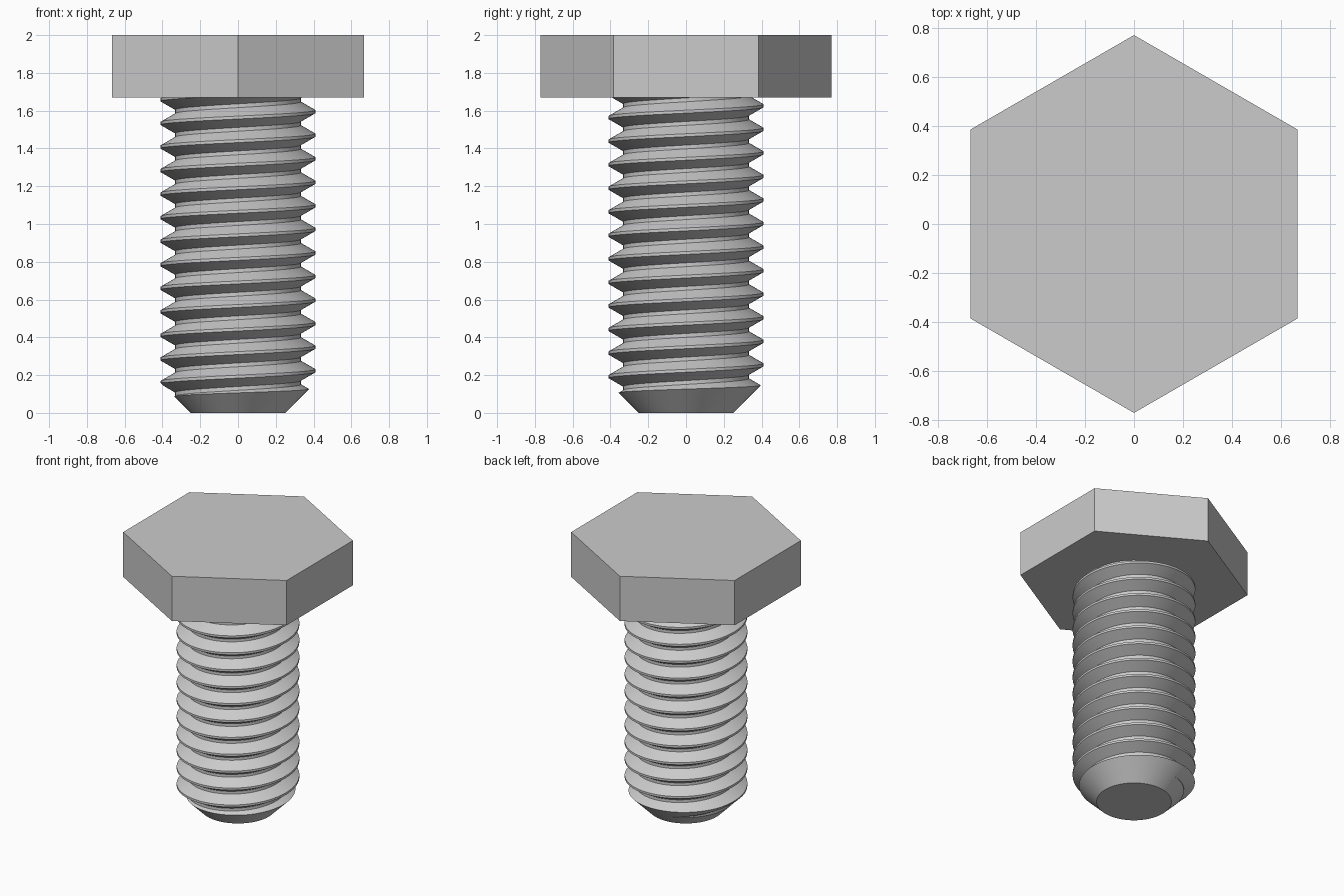
import bpy, bmesh
from math import cos, sin, pi, radians

if "Cube" in bpy.data.objects:
    bpy.data.objects.remove(bpy.data.objects["Cube"], do_unlink=True)

# Thread dimensions
PITCH = 0.1247
MAJOR, MINOR = 0.41, 0.333
CREST = PITCH / 16                          # half width of the flat crest
ROOT = CREST + (MAJOR - MINOR) * 0.577      # half width at the tooth root
FIRST_CREST = 0.0985                        # crest height at +x, lowest turn
HEAD_BOTTOM, HEAD_RADIUS = 1.67, 0.77
STEPS = 96

steel = bpy.data.materials.new("steel_grey")
steel.use_nodes = True
grey = (0.6, 0.6, 0.6, 1)
steel.diffuse_color = grey
steel.node_tree.nodes["Principled BSDF"].inputs["Base Color"].default_value = grey


def finish(bm, name):
    bmesh.ops.recalc_face_normals(bm, faces=bm.faces[:])
    mesh = bpy.data.meshes.new(name)
    bm.to_mesh(mesh)
    bm.free()
    obj = bpy.data.objects.new(name, mesh)
    bpy.context.collection.objects.link(obj)
    mesh.materials.append(steel)
    return obj


def stacked_rings(name, profile, sides, turn):
    """Closed solid from (radius, height) rings with flat end caps."""
    bm = bmesh.new()
    rings = []
    for r, z in profile:
        angles = [turn + 2 * pi * i / sides for i in range(sides)]
        rings.append([bm.verts.new((r * cos(a), r * sin(a), z)) for a in angles])
    for low, high in zip(rings, rings[1:]):
        for i in range(sides):
            j = (i + 1) % sides
            bm.faces.new((low[i], low[j], high[j], high[i]))
    bm.faces.new(rings[0])
    bm.faces.new(rings[-1])
    return finish(bm, name)


def threaded_rod(name, start_turn, turns):
    """Right-handed trapezoid thread, wound as four strands and capped."""
    bm = bmesh.new()
    tooth = [(MINOR, -ROOT), (MAJOR, -CREST), (MAJOR, CREST), (MINOR, ROOT)]
    count = turns * STEPS
    columns = []
    for g in range(count + 1):
        a = 2 * pi * (g % STEPS) / STEPS
        z = FIRST_CREST + PITCH * (start_turn + g / STEPS)
        columns.append([bm.verts.new((r * cos(a), r * sin(a), z + dz)) for r, dz in tooth])
    for g in range(count):
        here, ahead = columns[g], columns[g + 1]
        for s in range(3):
            bm.faces.new((here[s], ahead[s], ahead[s + 1], here[s + 1]))
        # Root band joins this turn to the next one up
        if g + 1 + STEPS <= count:
            bm.faces.new((here[3], ahead[3], columns[g + 1 + STEPS][0], columns[g + STEPS][0]))
    # Pointed caps, trimmed away later
    bottom = bm.verts.new((0, 0, -0.5))
    top = bm.verts.new((0, 0, 2.2))
    for edge in [e for e in bm.edges if e.is_boundary]:
        a, b = edge.verts
        bm.faces.new((a, b, bottom if a.co.z < 1 else top))
    return finish(bm, name)


# Threaded shank, trimmed to a chamfered tip
shank = threaded_rod("threaded_shank", -3, 17)
envelope = stacked_rings("shank_envelope", [(0.25, 0), (0.65, 0.4), (0.65, 1.72)], STEPS, 0.011)
envelope.hide_render = True
trim = shank.modifiers.new("trim", 'BOOLEAN')
trim.operation = 'INTERSECT'
trim.solver = 'EXACT'
trim.object = envelope

bpy.ops.object.select_all(action='DESELECT')
shank.select_set(True)
bpy.context.view_layer.objects.active = shank
bpy.ops.object.modifier_apply(modifier=trim.name)
bpy.data.objects.remove(envelope, do_unlink=True)
bpy.ops.object.shade_smooth_by_angle(angle=radians(25))

# Hexagonal head with corners on the front and back
stacked_rings("hex_head", [(HEAD_RADIUS, HEAD_BOTTOM), (HEAD_RADIUS, 2)], 6, pi / 2)
